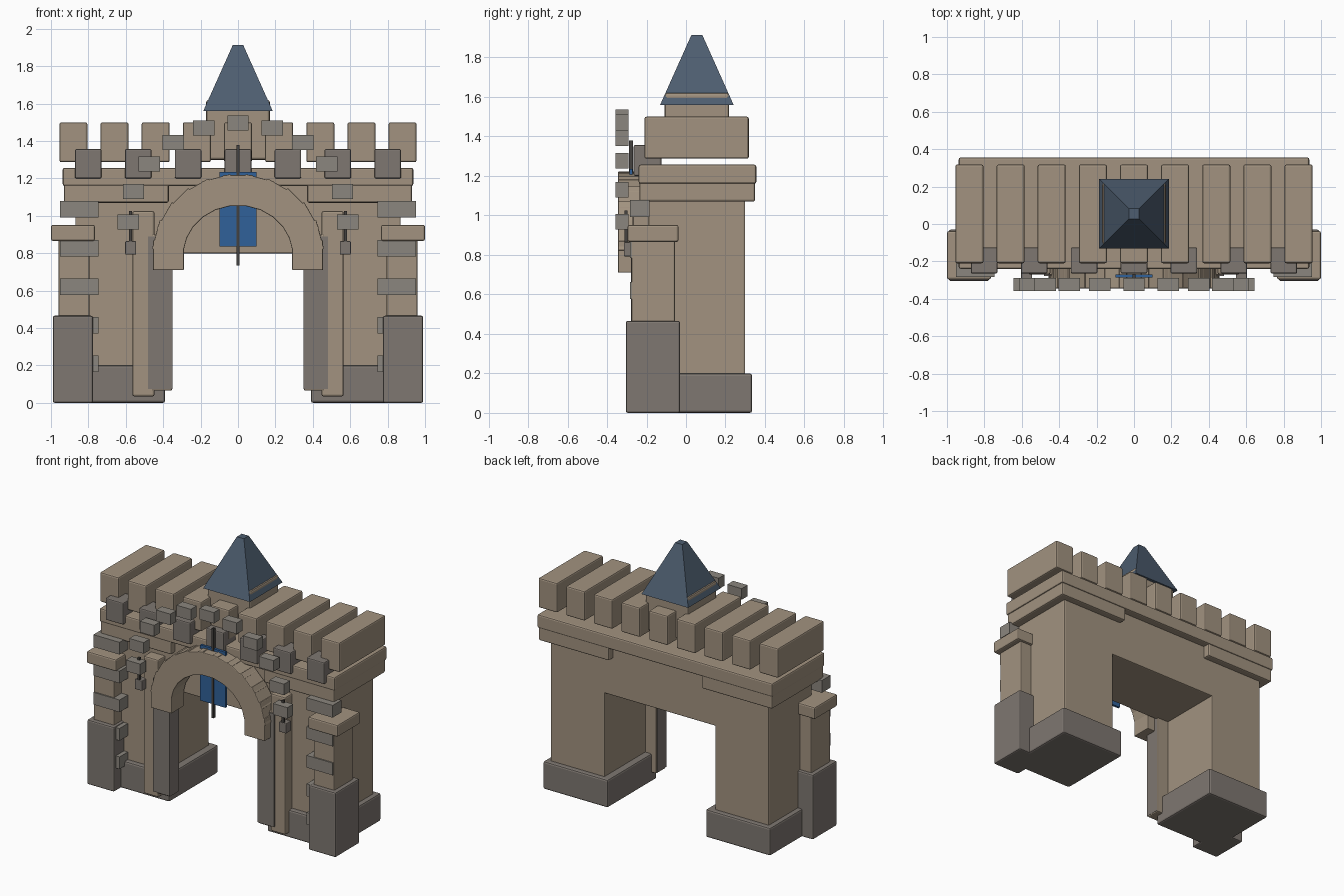
import bpy, bmesh, math
from mathutils import Matrix

if "Cube" in bpy.data.objects:
    bpy.data.objects.remove(bpy.data.objects["Cube"])

def material(name, rgb):
    m = bpy.data.materials.new(name)
    m.diffuse_color = (*rgb, 1)
    m.use_nodes = True
    m.node_tree.nodes["Principled BSDF"].inputs["Base Color"].default_value = m.diffuse_color
    return m

TAN = material("sandstone", (0.36, 0.29, 0.215))
DARK = material("dark_stone", (0.21, 0.185, 0.165))
TRIM = material("trim_stone", (0.26, 0.24, 0.21))
SLATE = material("roof_slate", (0.075, 0.11, 0.16))
BLUE = material("banner_blue", (0.03, 0.12, 0.32))
IRON = material("iron", (0.06, 0.055, 0.05))

def finish(name, bm, mat, bevel=0.0):
    me = bpy.data.meshes.new(name)
    bm.to_mesh(me)
    bm.free()
    ob = bpy.data.objects.new(name, me)
    bpy.context.collection.objects.link(ob)
    me.materials.append(mat)
    if bevel:
        mod = ob.modifiers.new("worn_edges", 'BEVEL')
        mod.width = bevel
        mod.segments = 2
    return ob

def box(name, x, y, z, mat, bevel=0.0):
    """Box from (min, max) ranges on each axis."""
    bm = bmesh.new()
    c = [(a + b) / 2 for a, b in (x, y, z)]
    s = [b - a for a, b in (x, y, z)]
    bmesh.ops.create_cube(bm, size=1, matrix=Matrix.Translation(c) @ Matrix.Diagonal((*s, 1)))
    return finish(name, bm, mat, bevel)

def pair(name, x, y, z, mat, bevel=0.0):
    """The same box on both sides of the gate."""
    box(name + "_right", x, y, z, mat, bevel)
    box(name + "_left", (-x[1], -x[0]), y, z, mat, bevel)

# Piers, plinths and the wall over the opening
pair("pier", (0.44, 0.87), (-0.19, 0.30), (0.05, 1.12), TAN, 0.008)
pair("plinth", (0.39, 0.905), (-0.225, 0.335), (0, 0.2), DARK, 0.012)
box("lintel", (-0.46, 0.46), (-0.19, 0.30), (0.80, 1.18), TAN, 0.008)

# Cornice: short lower ledges and a full upper slab
pair("lower_cornice", (0.37, 0.93), (-0.235, 0.35), (1.07, 1.17), TAN, 0.01)
box("upper_cornice", (-0.937, 0.937), (-0.24, 0.356), (1.16, 1.257), TAN, 0.01)

# Battlements
for i in range(9):
    cx = (i - 4) * 0.22
    box(f"merlon_{i}", (cx - 0.075, cx + 0.075), (-0.21, 0.318), (1.287, 1.5), TAN, 0.01)

# Dark brackets along the front
for i in range(7):
    cx = (i - 3) * 0.267
    box(f"bracket_{i}", (cx - 0.071, cx + 0.071), (-0.265, -0.125), (1.2, 1.357), DARK, 0.008)

# Corner buttresses with caps and quoins
pair("buttress_base", (0.775, 0.99), (-0.305, -0.03), (0, 0.466), DARK, 0.01)
pair("buttress_shaft", (0.795, 0.96), (-0.275, -0.055), (0.4, 0.9), TAN, 0.008)
pair("buttress_cap", (0.765, 1.0), (-0.296, -0.038), (0.866, 0.952), TAN, 0.01)
for i, cz in enumerate((0.21, 0.415, 0.62, 0.828, 1.035)):
    pair(f"quoin_{i}", (0.745, 0.953), (-0.284, -0.185), (cz - 0.044, cz + 0.044), TRIM)

# Pilasters and jambs beside the opening
pair("pilaster", (0.447, 0.565), (-0.27, -0.17), (0.035, 1.025), TAN, 0.01)
pair("jamb", (0.352, 0.462), (-0.272, -0.165), (0.065, 0.9), TAN, 0.008)
pair("jamb_facing", (0.35, 0.482), (-0.278, -0.175), (0.075, 0.89), DARK)

# Gate arch made of overlapping voussoirs
N = 13
for i in range(N):
    a = math.pi * i / (N - 1)
    bm = bmesh.new()
    m = (Matrix.Translation((0.372 * math.cos(a), -0.272, 0.79 + 0.345 * math.sin(a)))
         @ Matrix.Rotation(-a, 4, 'Y') @ Matrix.Diagonal((0.165, 0.145, 0.16, 1)))
    bmesh.ops.create_cube(bm, size=1, matrix=m)
    finish(f"voussoir_{i}", bm, TAN, 0.005)

# Ring of small trim stones above the arch
box("trim_stone_top", (-0.057, 0.057), (-0.357, -0.29), (1.457, 1.536), TRIM)
for i, (cx, cz) in enumerate([(0.183, 1.47), (0.346, 1.392), (0.475, 1.277),
                              (0.559, 1.13), (0.586, 0.968)]):
    pair(f"trim_stone_{i}", (cx - 0.057, cx + 0.057), (-0.357, -0.29), (cz - 0.04, cz + 0.04), TRIM)

# Banner on its pole, and wall lanterns
box("banner", (-0.1, 0.1), (-0.287, -0.27), (0.835, 1.235), BLUE)
box("banner_pole", (-0.008, 0.008), (-0.288, -0.268), (0.735, 1.38), IRON)
pair("lantern", (0.545, 0.603), (-0.315, -0.255), (0.793, 0.865), DARK, 0.005)
pair("lantern_bracket", (0.567, 0.583), (-0.312, -0.296), (0.8, 1.025), IRON)

# Turret and its square pyramid roof
box("turret", (-0.17, 0.17), (-0.108, 0.219), (1.3, 1.62), TAN, 0.012)
bm = bmesh.new()
r2 = math.sqrt(2)
bmesh.ops.create_cone(bm, cap_ends=True, segments=4, radius1=0.186 * r2, radius2=0.028 * r2,
                      depth=0.353, matrix=Matrix.Translation((0, 0.055, 1.7365))
                      @ Matrix.Rotation(math.pi / 4, 4, 'Z'))
finish("turret_roof", bm, SLATE)
